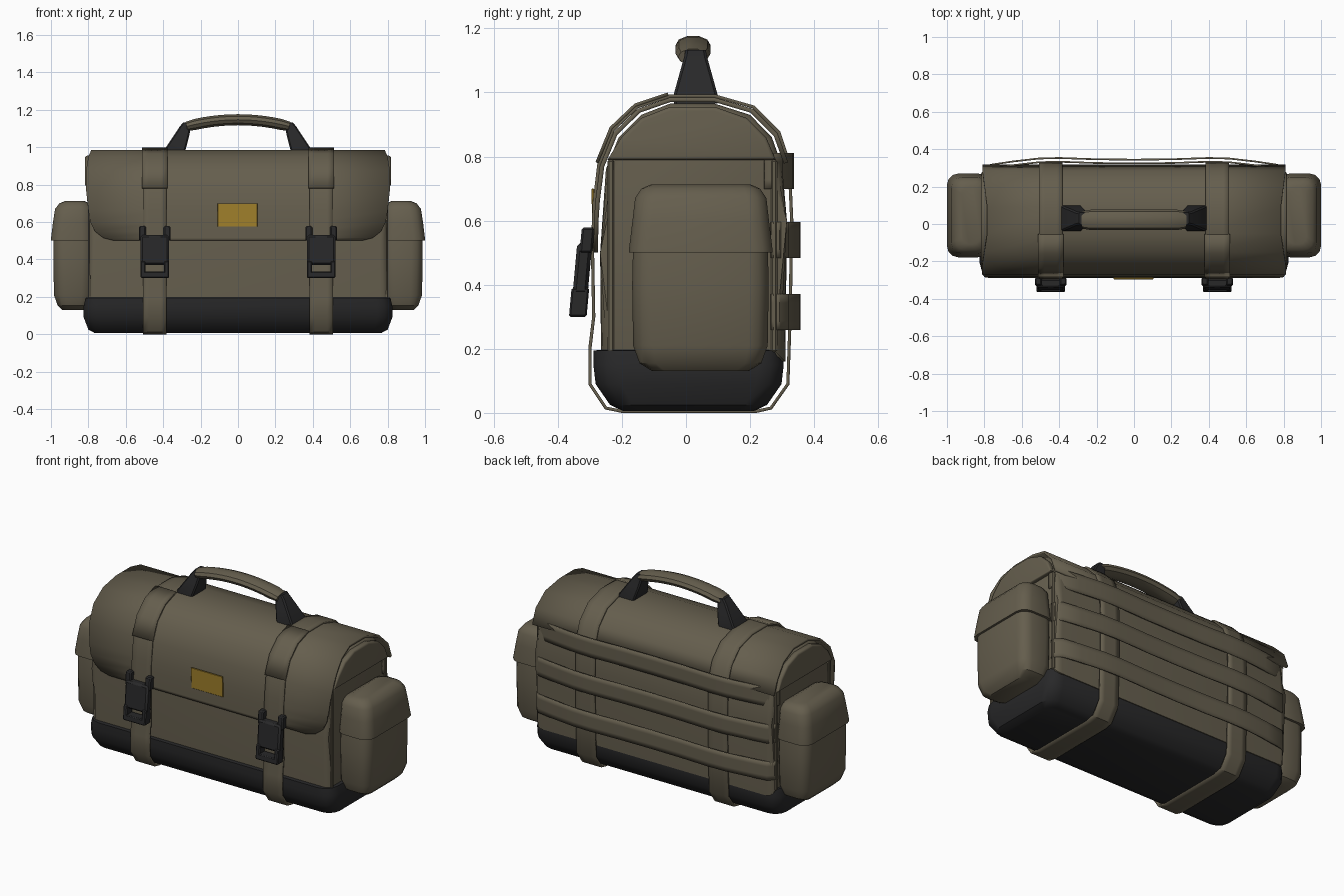
import bpy, bmesh, math
from mathutils import Vector

if "Cube" in bpy.data.objects:
    bpy.data.objects.remove(bpy.data.objects["Cube"])


def material(name, rgb):
    m = bpy.data.materials.new(name)
    m.diffuse_color = (*rgb, 1)
    m.use_nodes = True
    m.node_tree.nodes["Principled BSDF"].inputs["Base Color"].default_value = m.diffuse_color
    return m


OLIVE = material("olive canvas", (0.130, 0.112, 0.075))
BLACK = material("black rubber", (0.021, 0.021, 0.022))
GOLD = material("gold patch", (0.36, 0.22, 0.025))


def finish(name, bm, mat):
    bmesh.ops.recalc_face_normals(bm, faces=bm.faces)
    me = bpy.data.meshes.new(name)
    bm.to_mesh(me)
    bm.free()
    me.materials.append(mat)
    ob = bpy.data.objects.new(name, me)
    bpy.context.collection.objects.link(ob)
    return ob


def skin(name, rings, mat):
    """Join equal rings of points into a closed solid."""
    bm = bmesh.new()
    rows = [[bm.verts.new(p) for p in r] for r in rings]
    n = len(rows[0])
    for a, b in zip(rows, rows[1:]):
        for i in range(n):
            j = (i + 1) % n
            bm.faces.new((a[i], a[j], b[j], b[i]))
    bm.faces.new(rows[0])
    bm.faces.new(rows[-1])
    return finish(name, bm, mat)


def ring(z, cx, cy, hx, hy, r, seg=3):
    """Horizontal rounded rectangle."""
    pts = []
    for k, (sx, sy) in enumerate(((1, 1), (-1, 1), (-1, -1), (1, -1))):
        for i in range(seg + 1):
            a = math.pi / 2 * (k + i / seg)
            pts.append((cx + sx * (hx - r) + r * math.cos(a),
                        cy + sy * (hy - r) + r * math.sin(a), z))
    return pts


def prism(name, profile, x0, x1, mat, bevel):
    """Extrude a yz profile along x and round its end edges."""
    bm = bmesh.new()
    a = [bm.verts.new((x0, y, z)) for y, z in profile]
    b = [bm.verts.new((x1, y, z)) for y, z in profile]
    n = len(a)
    for i in range(n):
        bm.faces.new((a[i], a[(i + 1) % n], b[(i + 1) % n], b[i]))
    ends = [bm.faces.new(a), bm.faces.new(b)]
    edges = [e for f in ends for e in f.edges]
    bmesh.ops.bevel(bm, geom=edges, offset=bevel, segments=3, profile=0.5, affect='EDGES')
    return finish(name, bm, mat)


def ribbon(name, pts, sides, thick, mat, closed=False):
    """Webbing along a path; sides are half-width vectors."""
    bm = bmesh.new()
    rows = [[bm.verts.new(Vector(p) + t * Vector(s)) for t in (-1, -0.5, 0, 0.5, 1)]
            for p, s in zip(pts, sides)]
    for a, b in zip(rows, rows[1:] + (rows[:1] if closed else [])):
        for i in range(4):
            bm.faces.new((a[i], a[i + 1], b[i + 1], b[i]))
    ob = finish(name, bm, mat)
    mod = ob.modifiers.new("thickness", 'SOLIDIFY')
    mod.thickness, mod.offset = thick, 0
    return ob


def box(name, x, y, z, mat, bevel=0.006, tilt=0.0):
    """Box from ranges; tilt shifts y with falling height."""
    bm = bmesh.new()
    bmesh.ops.create_cube(bm, size=1)
    for v in bm.verts:
        c = [(r[0] + r[1]) / 2 + v.co[i] * (r[1] - r[0]) for i, r in enumerate((x, y, z))]
        v.co = (c[0], c[1] - tilt * (0.58 - c[2]), c[2])
    bmesh.ops.bevel(bm, geom=bm.edges[:], offset=bevel, segments=1, affect='EDGES')
    return finish(name, bm, mat)


# Main body
body = [(-0.265, 0.16), (-0.268, 0.5), (-0.25, 0.76), (-0.21, 0.86), (-0.14, 0.93),
        (-0.05, 0.965), (0.09, 0.965), (0.2, 0.93), (0.268, 0.86), (0.3, 0.77),
        (0.315, 0.6), (0.31, 0.16)]
prism("bag_body", body, -0.795, 0.795, OLIVE, 0.035)

# Black waterproof base
skin("base_tub", [ring(z, 0, 0.008, hx, hy, r) for z, hx, hy, r in
                  ((0.006, 0.765, 0.205, 0.05), (0.025, 0.80, 0.245, 0.07),
                   (0.09, 0.825, 0.29, 0.08), (0.15, 0.825, 0.297, 0.08),
                   (0.195, 0.815, 0.297, 0.08), (0.197, 0.78, 0.26, 0.05))], BLACK)

# Lid draped from back over top to a round-cornered front flap
lid = [(-0.282, 0.5, 0.66), (-0.282, 0.515, 0.72), (-0.281, 0.55, 0.765), (-0.28, 0.6, 0.79),
       (-0.276, 0.66, 0.80), (-0.262, 0.77, 0.812), (-0.22, 0.872, 0.812), (-0.147, 0.943, 0.80),
       (-0.05, 0.977, 0.785), (0.09, 0.977, 0.785), (0.205, 0.943, 0.80), (0.28, 0.868, 0.81),
       (0.312, 0.78, 0.81)]
ribbon("lid_flap", [(0, y, z) for y, z, w in lid], [(w, 0, 0) for y, z, w in lid], 0.014, OLIVE)

# Gold label plate
box("label_patch", (-0.11, 0.103), (-0.292, -0.284), (0.575, 0.7), GOLD, 0.002, -0.03)

# Webbing loop running round the whole bag
loop = [(-0.2, 0.005), (-0.25, 0.015), (-0.3, 0.09), (-0.3, 0.2), (-0.288, 0.3), (-0.292, 0.52),
        (-0.286, 0.66), (-0.272, 0.775), (-0.228, 0.883), (-0.152, 0.955), (-0.05, 0.989),
        (0.09, 0.989), (0.21, 0.955), (0.29, 0.875), (0.322, 0.78), (0.33, 0.6), (0.325, 0.3),
        (0.318, 0.09), (0.265, 0.015), (0.22, 0.005)]

for s, side in ((-1, "left"), (1, "right")):
    cx = s * 0.445
    ribbon(f"{side}_strap", [(cx, y, z) for y, z in loop], [(0.064, 0, 0)] * len(loop),
           0.01, OLIVE, True)
    # Second webbing layer over the lid shoulder
    ribbon(f"{side}_strap_keeper", [(cx, y - 0.006, z + 0.006) for y, z in loop[7:11]],
           [(0.068, 0, 0)] * 4, 0.01, OLIVE)

    # Side-release buckle: block, prongs and lower frame
    box(f"{side}_buckle_block", (cx - 0.076, cx + 0.076), (-0.335, -0.288), (0.37, 0.53),
        BLACK, 0.01, 0.09)
    for t in (-1, 1):
        px = cx + t * 0.066
        box(f"{side}_buckle_prong", (px - 0.018, px + 0.018), (-0.325, -0.285), (0.5, 0.578),
            BLACK, 0.006, 0.09)
        px = cx + t * 0.062
        box(f"{side}_buckle_bar", (px - 0.013, px + 0.013), (-0.34, -0.285), (0.3, 0.39),
            BLACK, 0.005, 0.09)
    box(f"{side}_buckle_foot", (cx - 0.07, cx + 0.07), (-0.34, -0.285), (0.3, 0.335),
        BLACK, 0.005, 0.09)

    # Lid end flap on the body side
    flap = [(-0.245, 0.79), (-0.2, 0.862), (-0.14, 0.92), (-0.05, 0.955), (0.09, 0.955),
            (0.19, 0.92), (0.25, 0.86), (0.28, 0.79)]
    lo, hi = sorted((s * 0.78, s * 0.818))
    prism(f"{side}_end_flap", flap, lo, hi, OLIVE, 0.012)
    # Gusset seam strips down the end
    for y0, y1 in ((-0.245, -0.225), (0.265, 0.285)):
        lo, hi = sorted((s * 0.75, s * 0.803))
        box(f"{side}_gusset_seam", (lo, hi), (y0, y1), (0.19, 0.79), OLIVE, 0.005)

    # End pocket with tapered cap
    skin(f"{side}_pocket", [ring(z, s * x, 0.045, hx, hy, r) for z, x, hx, hy, r in
                            ((0.13, 0.88, 0.06, 0.15, 0.04), (0.155, 0.88, 0.085, 0.19, 0.05),
                             (0.21, 0.88, 0.104, 0.21, 0.06), (0.4, 0.88, 0.107, 0.213, 0.06),
                             (0.53, 0.88, 0.107, 0.21, 0.06), (0.66, 0.88, 0.09, 0.19, 0.06))], OLIVE)
    skin(f"{side}_pocket_cap", [ring(z, s * x, 0.046, hx, hy, r) for z, x, hx, hy, r in
                                ((0.5, 0.887, 0.113, 0.224, 0.06), (0.51, 0.887, 0.113, 0.224, 0.06),
                                 (0.6, 0.883, 0.106, 0.213, 0.06), (0.67, 0.878, 0.1, 0.205, 0.06),
                                 (0.7, 0.875, 0.08, 0.185, 0.05), (0.713, 0.872, 0.05, 0.155, 0.04))],
         OLIVE)

    # Black handle anchor
    skin(f"{side}_handle_anchor", [ring(z, s * x, 0.03, hx, hy, 0.008, 1) for z, x, hx, hy in
                                   ((0.965, 0.345, 0.055, 0.068), (0.995, 0.333, 0.055, 0.068),
                                    (1.06, 0.303, 0.042, 0.05), (1.11, 0.282, 0.03, 0.036),
                                    (1.132, 0.274, 0.02, 0.032))], BLACK)

# Padded grip swept along an arc
grip = []
for i in range(13):
    t = -1 + i / 6
    x, z = 0.275 * t, 1.147 - 0.036 * t * t
    nx, nz = Vector((0.26 * t, 1)).normalized()
    k = 0.85 if i in (0, 12) else 1
    row = []
    for j in range(10):
        a = 2 * math.pi * j / 10
        h = 0.031 * k * math.sin(a)
        row.append((x + nx * h, 0.022 + 0.055 * k * math.cos(a), z + nz * h))
    grip.append(row)
skin("handle_grip", grip, OLIVE)

# Horizontal webbing across the back, bowed over the straps
half = [(0.8, 0.265), (0.795, 0.29), (0.765, 0.317), (0.65, 0.334), (0.51, 0.35), (0.4, 0.353), (0.2, 0.346)]
path = [(-x, y) for x, y in half] + [(0, 0.344)] + [(x, y) for x, y in reversed(half)]
for z, dy in ((0.315, 0), (0.54, 0), (0.755, -0.02)):
    ribbon("back_band", [(x, y + dy, z) for x, y in path], [(0, 0, 0.056)] * len(path), 0.009, OLIVE)

# Smooth shading with crisp edges
bpy.ops.object.select_all(action='SELECT')
bpy.context.view_layer.objects.active = bpy.data.objects["bag_body"]
bpy.ops.object.shade_smooth_by_angle(angle=math.radians(35))
